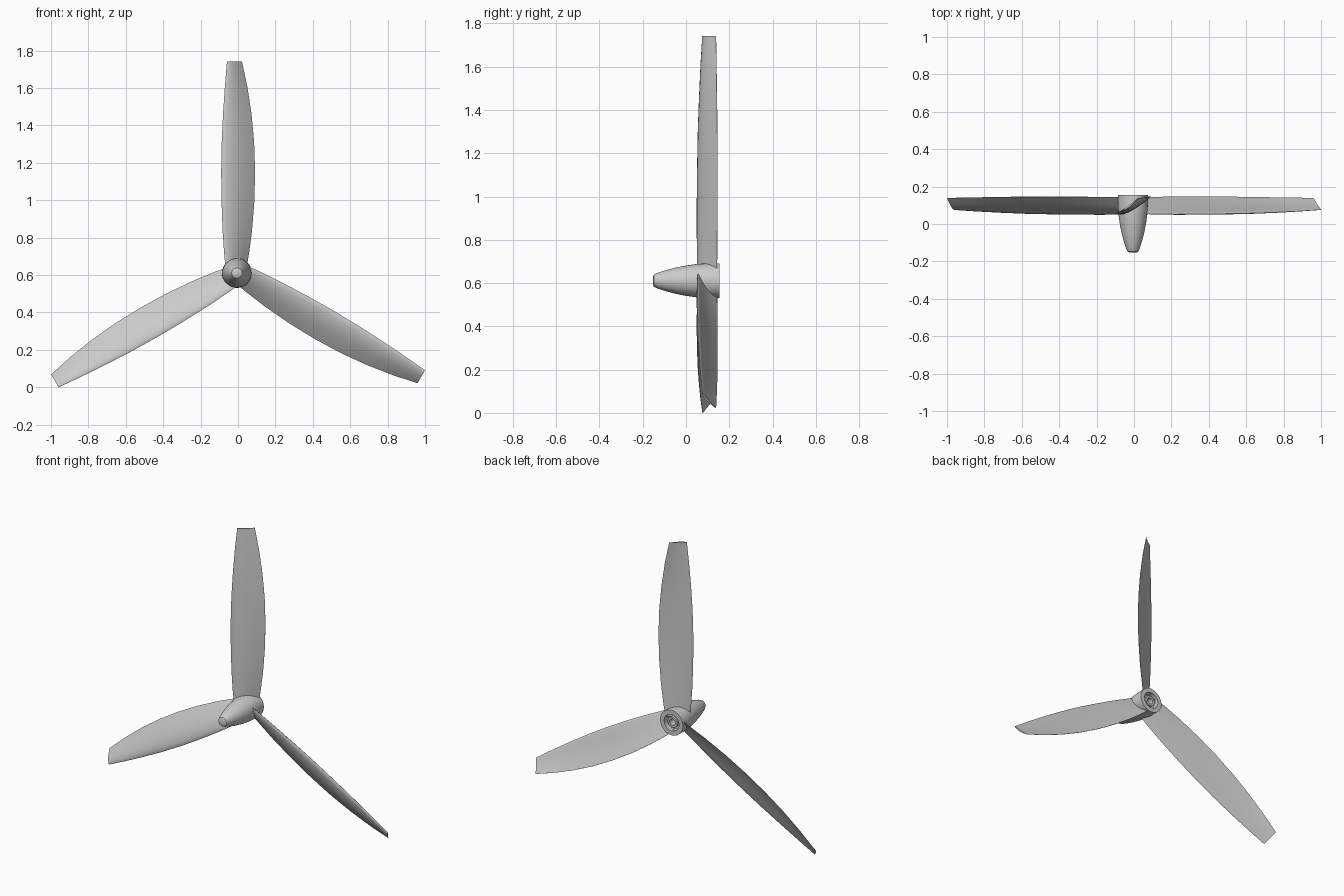
import bpy, bmesh, math
from mathutils import Matrix, Vector

if "Cube" in bpy.data.objects:
    bpy.data.objects.remove(bpy.data.objects["Cube"])

HUB = Vector((-0.006, 0.0, 0.611))


def finish(bm, name, angle):
    bmesh.ops.recalc_face_normals(bm, faces=bm.faces)
    mesh = bpy.data.meshes.new(name)
    bm.to_mesh(mesh)
    bm.free()
    obj = bpy.data.objects.new(name, mesh)
    bpy.context.collection.objects.link(obj)
    bpy.ops.object.select_all(action='DESELECT')
    obj.select_set(True)
    bpy.context.view_layer.objects.active = obj
    bpy.ops.object.shade_smooth_by_angle(angle=math.radians(angle))
    return obj


def bridge(bm, a, b):
    n = len(a)
    for i in range(n):
        bm.faces.new((a[i], a[(i + 1) % n], b[(i + 1) % n], b[i]))


# Spinner: lathed about y, with a recessed back and a shaft sleeve
def make_spinner(sides=32):
    profile = [(0.018, -0.153), (0.028, -0.148), (0.036, -0.132),
               (0.048, -0.095), (0.060, -0.05), (0.070, 0.0), (0.077, 0.05),
               (0.080, 0.10), (0.080, 0.154), (0.052, 0.154), (0.052, 0.11),
               (0.033, 0.11), (0.033, 0.145), (0.020, 0.145), (0.020, 0.06)]
    bm = bmesh.new()
    rings = []
    for r, y in profile:
        rings.append([bm.verts.new(HUB + Vector((
            r * math.cos(2 * math.pi * i / sides), y,
            r * math.sin(2 * math.pi * i / sides)))) for i in range(sides)])
    for a, b in zip(rings, rings[1:]):
        bridge(bm, a, b)
    bm.faces.new(rings[0])
    bm.faces.new(rings[-1])
    return finish(bm, "spinner", 35)


# Blade stations: radius, left x, left y, right x, right y
STATIONS = [(0.02, -0.060, 0.055, 0.050, 0.142), (0.10, -0.068, 0.053, 0.064, 0.144),
            (0.22, -0.076, 0.052, 0.080, 0.145), (0.38, -0.082, 0.053, 0.093, 0.146),
            (0.54, -0.084, 0.055, 0.097, 0.146), (0.70, -0.081, 0.058, 0.092, 0.145),
            (0.85, -0.074, 0.063, 0.078, 0.143), (1.00, -0.064, 0.069, 0.055, 0.141),
            (1.131, -0.053, 0.076, 0.027, 0.139)]
# Airfoil: chord fraction and offset towards the front
AIRFOIL = [(0, 0), (0.03, 0.035), (0.12, 0.072), (0.3, 0.10), (0.5, 0.095),
           (0.75, 0.058), (1, 0.004), (1, -0.004), (0.75, 0.012), (0.5, 0.015),
           (0.25, 0.0), (0.08, -0.014), (0.02, -0.012)]


def make_blade(name, turn):
    bm = bmesh.new()
    rings = []
    for r, lx, ly, rx, ry in STATIONS:
        left, chord = Vector((lx, ly, r)), Vector((rx - lx, ry - ly, 0))
        front = Vector((chord.y, -chord.x, 0))
        rings.append([bm.verts.new(left + chord * t + front * h) for t, h in AIRFOIL])
    for a, b in zip(rings, rings[1:]):
        bridge(bm, a, b)
    bm.faces.new(rings[0])
    bm.faces.new(rings[-1])
    bm.transform(Matrix.Translation(HUB) @ Matrix.Rotation(turn, 4, 'Y'))
    return finish(bm, name, 40)


make_spinner()
for i, label in enumerate(("top", "right", "left")):
    make_blade(label + "_blade", math.radians(120 * i))
